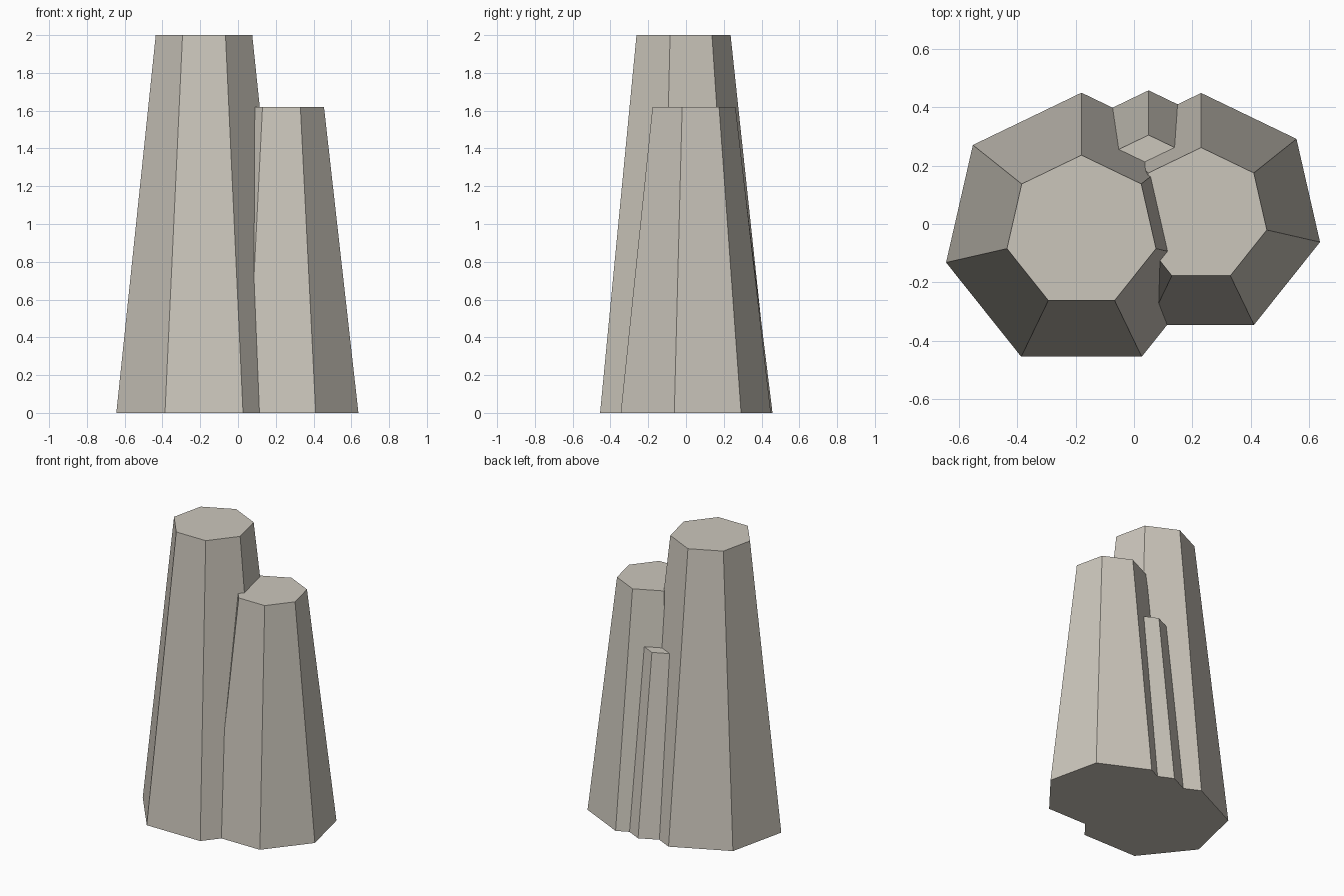
import bpy
import math

cube = bpy.data.objects.get("Cube")
if cube:
    bpy.data.objects.remove(cube, do_unlink=True)

# Pale warm stone
stone = bpy.data.materials.new("pale_stone")
stone.use_nodes = True
colour = (0.60, 0.565, 0.50, 1.0)
stone.diffuse_color = colour
bsdf = stone.node_tree.nodes["Principled BSDF"]
bsdf.inputs["Base Color"].default_value = colour
bsdf.inputs["Roughness"].default_value = 0.9

SIDES = 7


def column(name, x, y, base_radius, top_radius, height):
    """Tapered seven-sided column standing on the ground, one corner to the back."""
    bpy.ops.mesh.primitive_cone_add(
        vertices=SIDES, radius1=base_radius, radius2=top_radius,
        depth=height, location=(0, 0, 0))
    obj = bpy.context.object
    obj.name = name
    obj.data.name = name
    # Put a corner exactly at +y and the base at z = 0
    corner = max(obj.data.vertices, key=lambda v: v.co.y).co
    turn = math.pi / 2 - math.atan2(corner.y, corner.x)
    c, s = math.cos(turn), math.sin(turn)
    for v in obj.data.vertices:
        px, py, pz = v.co
        v.co = (px * c - py * s, px * s + py * c, pz + height / 2)
    obj.location = (x, y, 0)
    obj.data.materials.append(stone)
    return obj


# Three overlapping columns, stepping down in height
column("tall_column", -0.18, -0.026, 0.476, 0.262, 2.0)
column("middle_column", 0.23, 0.031, 0.418, 0.231, 1.62)
column("short_back_column", 0.05, 0.118, 0.34, 0.187, 1.24)
